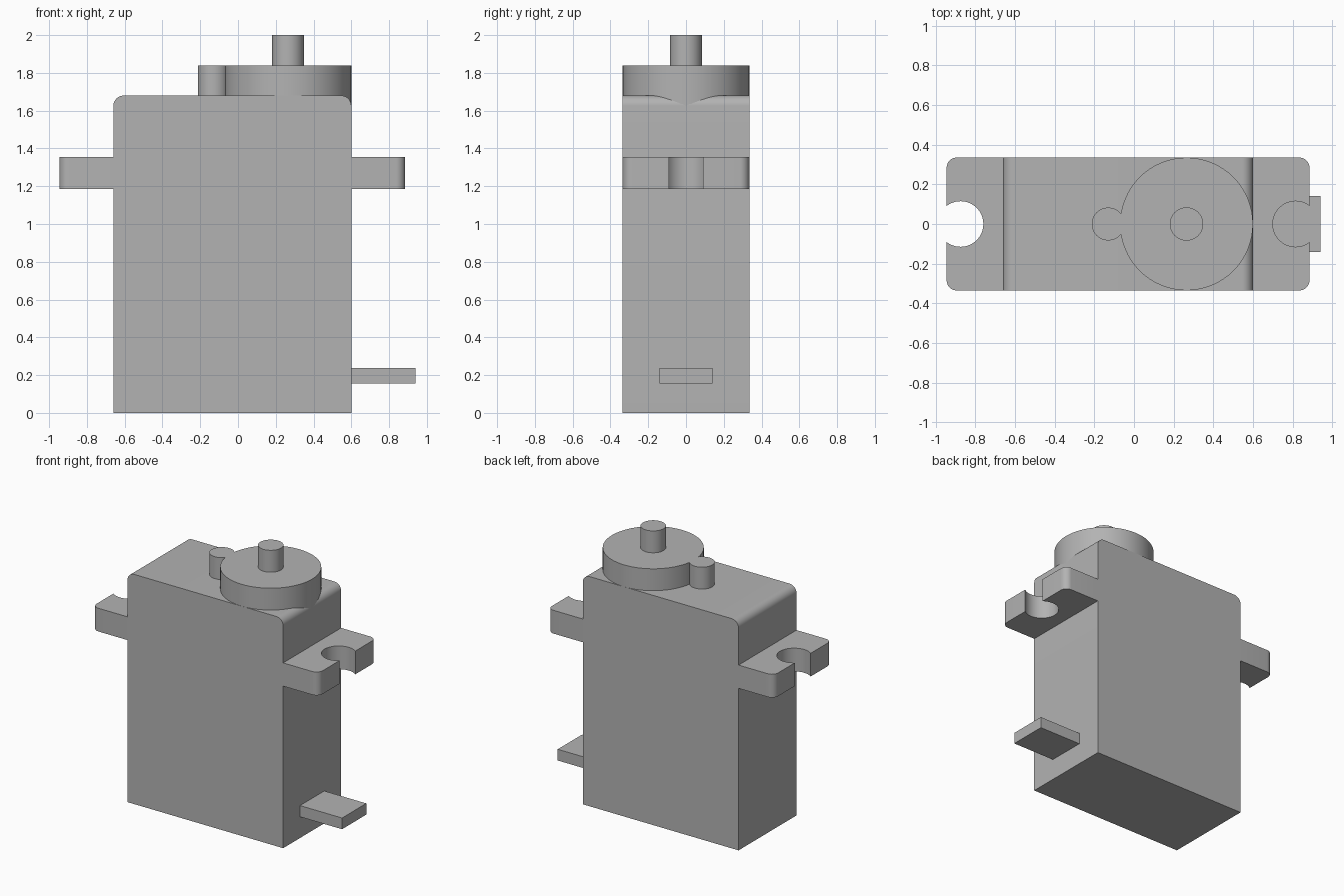
import bpy
import bmesh
from math import cos, sin, pi, acos
from mathutils import Vector

if "Cube" in bpy.data.objects:
    bpy.data.objects.remove(bpy.data.objects["Cube"], do_unlink=True)

GREY = (0.45, 0.45, 0.45, 1)
grey = bpy.data.materials.new("plain grey")
grey.use_nodes = True
grey.diffuse_color = GREY
grey.node_tree.nodes["Principled BSDF"].inputs["Base Color"].default_value = GREY


def arc(cx, cy, r, start, end, steps):
    """Points along a circular arc."""
    angles = [start + (end - start) * i / steps for i in range(steps + 1)]
    return [(cx + r * cos(a), cy + r * sin(a)) for a in angles]


def prism(name, outline, lo, hi, along_y=False):
    """Extrude a flat outline along z, or along y for an x-z outline."""
    bm = bmesh.new()
    place = (lambda p: (p[0], lo, p[1])) if along_y else (lambda p: (p[0], p[1], lo))
    face = bm.faces.new([bm.verts.new(place(p)) for p in outline])
    top = bmesh.ops.extrude_face_region(bm, geom=[face])["geom"]
    step = Vector((0, hi - lo, 0)) if along_y else Vector((0, 0, hi - lo))
    bmesh.ops.translate(bm, vec=step, verts=[g for g in top if isinstance(g, bmesh.types.BMVert)])
    bmesh.ops.recalc_face_normals(bm, faces=bm.faces)
    mesh = bpy.data.meshes.new(name)
    bm.to_mesh(mesh)
    bm.free()
    mesh.materials.append(grey)
    obj = bpy.data.objects.new(name, mesh)
    bpy.context.collection.objects.link(obj)
    bpy.ops.object.select_all(action="DESELECT")
    obj.select_set(True)
    bpy.context.view_layer.objects.active = obj
    bpy.ops.object.shade_smooth_by_angle(angle=pi / 6)
    return obj


def disc(name, x, r, lo, hi):
    return prism(name, arc(x, 0, r, 0, 2 * pi * 63 / 64, 63), lo, hi)


MID, HALF, DEPTH, TOP = -0.03, 0.63, 0.335, 1.68

# Case with its two short top edges rounded
ROUND = 0.055
case = [(MID - HALF, 0), (MID + HALF, 0)]
case += arc(MID + HALF - ROUND, TOP - ROUND, ROUND, 0, pi / 2, 10)
case += arc(MID - HALF + ROUND, TOP - ROUND, ROUND, pi / 2, pi, 10)
prism("case", case, -DEPTH, DEPTH, along_y=True)

# Mounting ears with rounded corners and an open screw hole
REACH, CORNER, HOLE, INSET = HALF + 0.285, 0.05, 0.115, 0.07
gap = acos(INSET / HOLE)
ear = [(HALF, -DEPTH)]
ear += arc(REACH - CORNER, -DEPTH + CORNER, CORNER, -pi / 2, 0, 8)
ear += arc(REACH - INSET, 0, HOLE, 2 * pi - gap, gap, 40)
ear += arc(REACH - CORNER, DEPTH - CORNER, CORNER, 0, pi / 2, 8)
ear += [(HALF, DEPTH)]
for name, side in (("left_ear", 1), ("right_ear", -1)):
    prism(name, [(MID + side * x, y) for x, y in ear], 1.185, 1.355)

# Gear housing and output shaft; the housing sinks into the rounded edge
disc("gear_housing", 0.265, 0.335, TOP - ROUND, 1.84)
disc("small_gear_housing", -0.13, 0.083, TOP - 0.02, 1.84)
disc("output_shaft", 0.265, 0.084, 1.82, 2.0)

# Flat cable strip low on the left side
cable = [(0.59, -0.14), (0.94, -0.14), (0.94, 0.14), (0.59, 0.14)]
prism("cable", cable, 0.155, 0.237)
